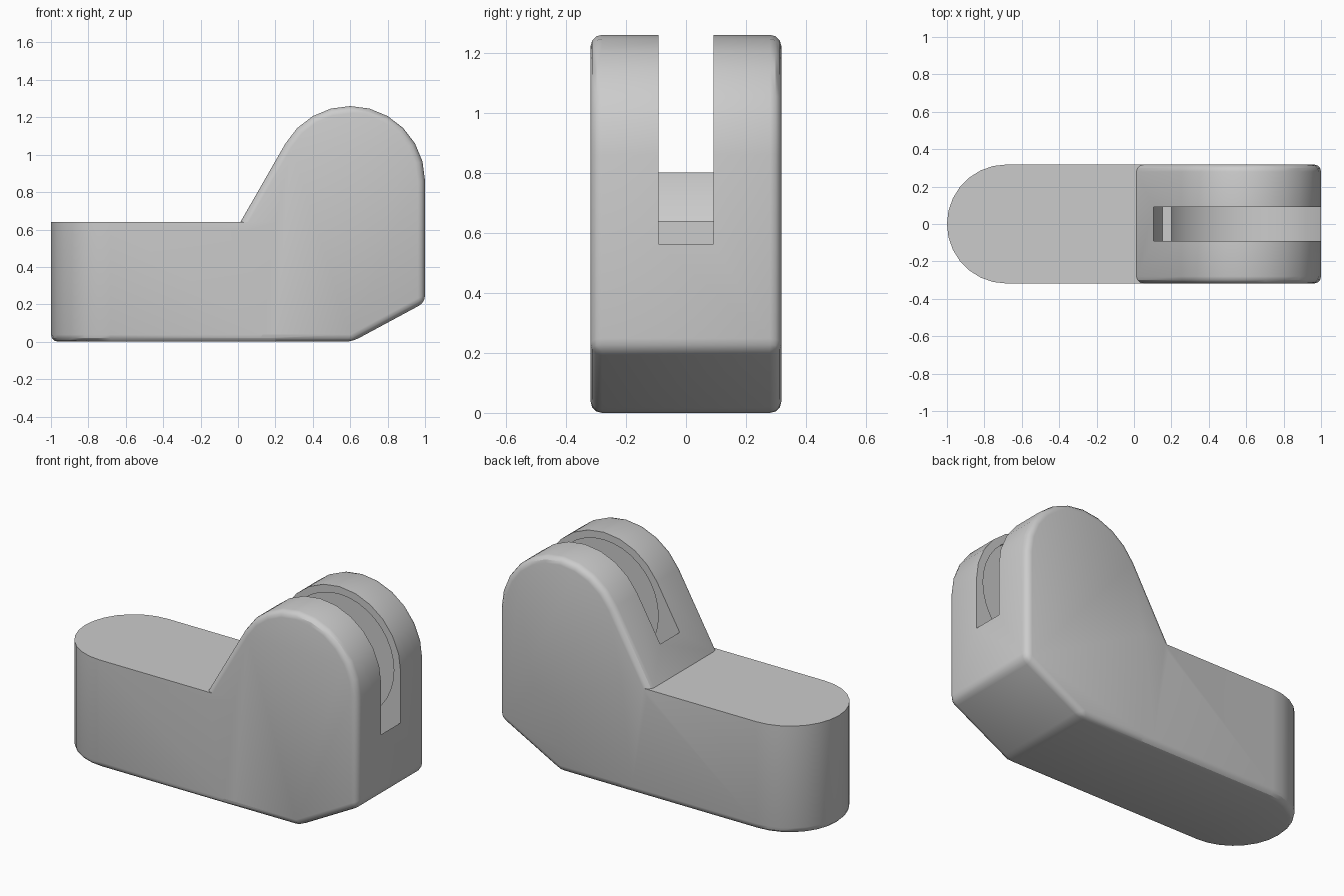
import bpy, bmesh, math
from mathutils import Vector

if "Cube" in bpy.data.objects:
    bpy.data.objects.remove(bpy.data.objects["Cube"])

HALF = 0.318       # half the body width
ROUND = 0.038      # edge rounding
AXLE = (0.6, 0.86)  # centre of the dome and the slot

grey = bpy.data.materials.new("plain grey")
grey.use_nodes = True
grey.diffuse_color = (0.6, 0.6, 0.6, 1)
grey.node_tree.nodes["Principled BSDF"].inputs["Base Color"].default_value = (0.6, 0.6, 0.6, 1)


def prism(name, points, depth, rounded=None):
    """Extrude a closed outline along depth, then round the edges the rule picks."""
    bm = bmesh.new()
    face = bm.faces.new([bm.verts.new(p) for p in points])
    grown = bmesh.ops.extrude_face_region(bm, geom=[face])["geom"]
    bmesh.ops.translate(bm, vec=depth, verts=[g for g in grown if isinstance(g, bmesh.types.BMVert)])
    bmesh.ops.recalc_face_normals(bm, faces=bm.faces[:])
    if rounded:
        edges = [e for e in bm.edges if rounded(e)]
        bmesh.ops.bevel(bm, geom=edges, offset=ROUND, segments=3, profile=0.5,
                        affect='EDGES', clamp_overlap=True)
    mesh = bpy.data.meshes.new(name)
    bm.to_mesh(mesh)
    bm.free()
    mesh.materials.append(grey)
    ob = bpy.data.objects.new(name, mesh)
    bpy.context.collection.objects.link(ob)
    return ob


def arc(cx, cy, r, start, end, steps):
    angles = [math.radians(start + (end - start) * i / steps) for i in range(steps + 1)]
    return [(cx + r * math.cos(a), cy + r * math.sin(a)) for a in angles]


def combine(target, other, operation):
    mod = target.modifiers.new(other.name, 'BOOLEAN')
    mod.operation, mod.object, mod.solver = operation, other, 'EXACT'
    bpy.context.view_layer.objects.active = target
    bpy.ops.object.modifier_apply(modifier=mod.name)
    bpy.data.objects.remove(other)


# Long base with a half-round end and a rounded bottom rim
plan = arc(HALF - 1, 0, HALF, 90, 270, 14) + [(0.2, -HALF), (0.2, HALF)]
base = prism("base", [(x, y, 0) for x, y in plan], Vector((0, 0, 0.64)),
             lambda e: all(v.co.z < 0.01 for v in e.verts)
             and min(v.co.x for v in e.verts) < 0.19)

# Domed head with rounded side outlines and a chamfered lower corner
outline = arc(*AXLE, 0.4, 0, 150, 10) + [(-0.01, 0.6), (0.1, 0), (0.61, 0), (1, 0.21)]
head = prism("head", [(x, -HALF, z) for x, z in outline], Vector((0, 2 * HALF, 0)),
             lambda e: abs(e.verts[0].co.y - e.verts[1].co.y) < 0.01
             or all(v.co.z < 0.3 and v.co.x > 0.5 for v in e.verts))

# Slot through the head, with a shallow round pocket in each wall
for name, radius, half in (("slot", 0.5, 0.091), ("pocket", 0.355, 0.115)):
    ring = arc(*AXLE, radius, 0, 350, 35)
    cutter = prism(name, [(x, -half, z) for x, z in ring], Vector((0, 2 * half, 0)))
    combine(head, cutter, 'DIFFERENCE')

combine(head, base, 'UNION')
head.name = "slotted_body"
bpy.ops.object.select_all(action='DESELECT')
head.select_set(True)
bpy.context.view_layer.objects.active = head
bpy.ops.object.shade_smooth_by_angle(angle=math.radians(30))
